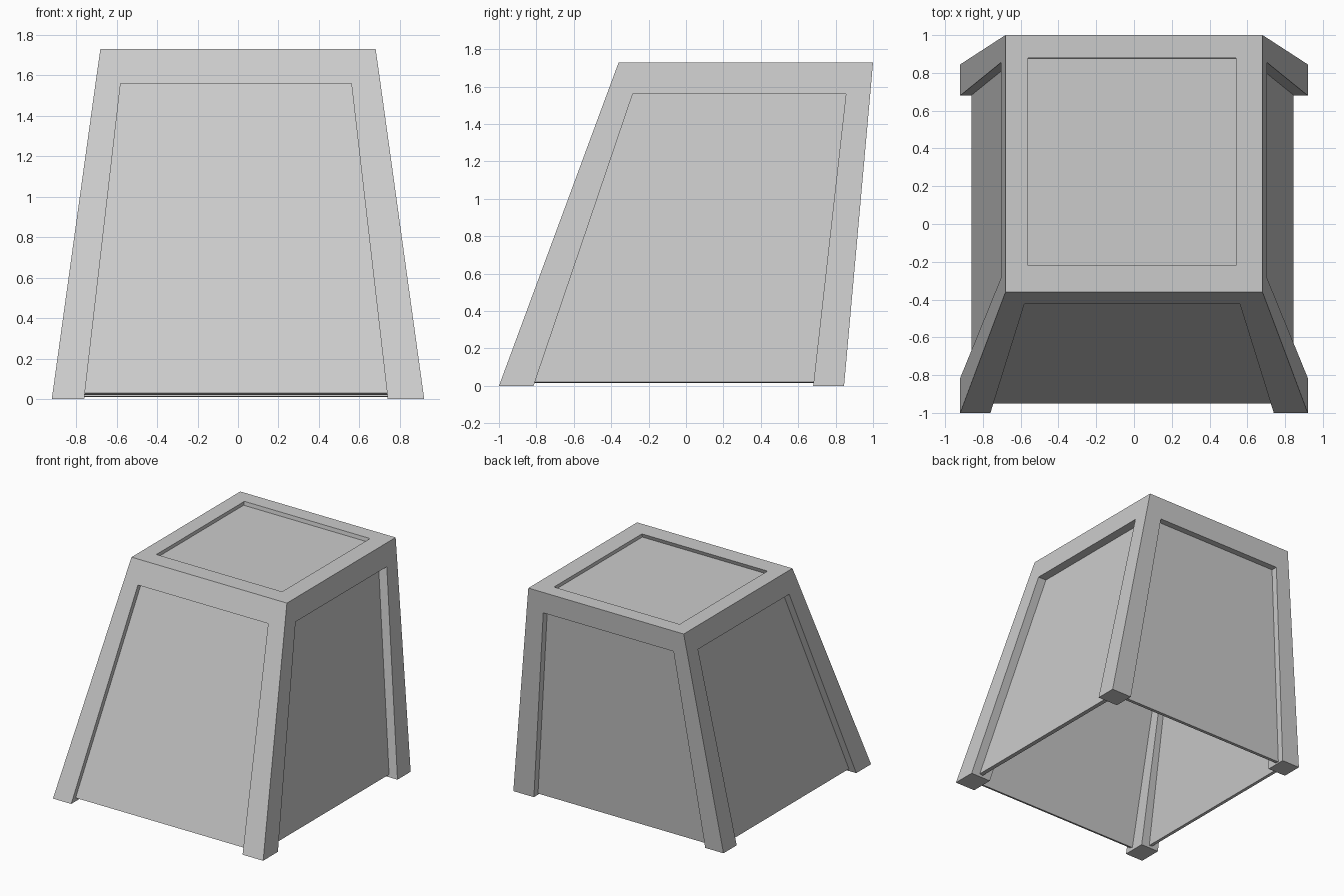
import bpy, bmesh

if "Cube" in bpy.data.objects:
    bpy.data.objects.remove(bpy.data.objects["Cube"])

H = 1.73      # full height
RAIL = 1.56   # underside of the top rails

# x and y grid lines (outer, inner, inner, outer) at each level
LEVELS = [
    (0.0,  (-0.92, -0.76, 0.74, 0.92), (-1.0, -0.815, 0.68, 0.845)),
    (RAIL, (-0.704, -0.58, 0.56, 0.704), (-0.423, -0.285, 0.855, 0.985)),
    (H,    (-0.68, -0.56, 0.54, 0.68), (-0.36, -0.22, 0.88, 1.0)),
]


def make_object(name, bm):
    bmesh.ops.recalc_face_normals(bm, faces=bm.faces)
    mesh = bpy.data.meshes.new(name)
    bm.to_mesh(mesh)
    bm.free()
    obj = bpy.data.objects.new(name, mesh)
    bpy.context.collection.objects.link(obj)
    return obj


def frame():
    """Solid lattice: four corner legs below, a square ring of rails on top."""
    def solid(i, j, k):
        if not (0 <= i < 3 and 0 <= j < 3 and 0 <= k < 2):
            return False
        if k == 0:
            return i != 1 and j != 1
        return not (i == 1 and j == 1)

    bm = bmesh.new()
    verts = {}

    def v(i, j, k):
        if (i, j, k) not in verts:
            z, xs, ys = LEVELS[k]
            verts[i, j, k] = bm.verts.new((xs[i], ys[j], z))
        return verts[i, j, k]

    square = ((0, 0), (1, 0), (1, 1), (0, 1))
    for c in [(i, j, k) for i in range(3) for j in range(3) for k in range(2)]:
        if not solid(*c):
            continue
        for axis in range(3):
            for side in (0, 1):
                n = list(c)
                n[axis] += 2 * side - 1
                if solid(*n):
                    continue
                face = []
                for a, b in square:
                    p = list(c)
                    p[axis] += side
                    p[(axis + 1) % 3] += a
                    p[(axis + 2) % 3] += b
                    face.append(v(*p))
                bm.faces.new(face)
    # merge the coplanar strips
    bmesh.ops.dissolve_limit(bm, angle_limit=0.01, verts=bm.verts, edges=bm.edges)
    return make_object("frame", bm)


def panel(name, quad, thickness_vec):
    """Thin slab: outer quad pushed inwards by a vector."""
    bm = bmesh.new()
    f = bm.faces.new([bm.verts.new(p) for p in quad])
    ext = bmesh.ops.extrude_face_region(bm, geom=[f], use_keep_orig=True)
    new = [g for g in ext["geom"] if isinstance(g, bmesh.types.BMVert)]
    bmesh.ops.translate(bm, verts=new, vec=thickness_vec)
    return make_object(name, bm)


frame()

# front and back panels, tucked slightly into the legs
T = 1.57
panel("front_panel", [(-0.77, -0.95, 0.03), (0.75, -0.95, 0.03),
                      (0.57, -0.375, T), (-0.59, -0.375, T)], (0, 0.028, -0.01))
panel("back_panel", [(-0.77, 0.795, 0.01), (0.75, 0.795, 0.01),
                     (0.57, 0.935, T), (-0.59, 0.935, T)], (0, -0.03, 0.003))

# side panels
for name, s, x0, x1 in (("left_panel", -1, 0.86, 0.645), ("right_panel", 1, 0.845, 0.63)):
    panel(name, [(s * x0, -0.82, 0.02), (s * x0, 0.69, 0.02),
                 (s * x1, 0.865, T), (s * x1, -0.295, T)], (-s * 0.03, 0, -0.004))

# top panel, sunk below the rails
panel("top_panel", [(-0.57, -0.23, 1.70), (0.55, -0.23, 1.70),
                    (0.55, 0.885, 1.70), (-0.57, 0.885, 1.70)], (0, 0, -0.03))
